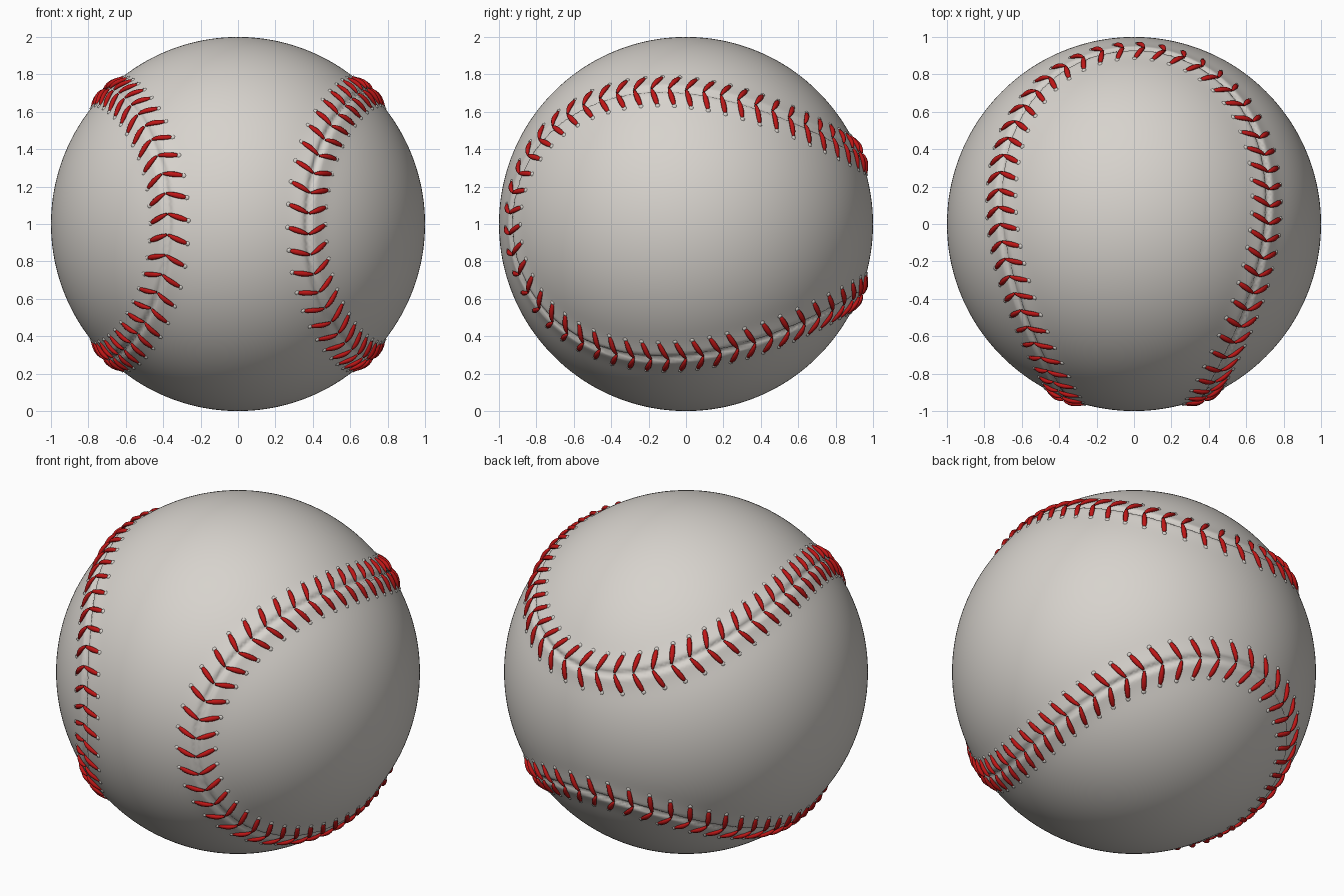
import bpy, bmesh, math
from mathutils import Vector, kdtree

if "Cube" in bpy.data.objects:
    bpy.data.objects.remove(bpy.data.objects["Cube"])

A, B = 0.685, 0.315          # seam curve constants (A + B = sphere radius)
PAIRS = 108                  # stitch pairs around the seam
CENTRE = Vector((0, 0, 1))


def material(name, rgb):
    m = bpy.data.materials.new(name)
    m.diffuse_color = (*rgb, 1)
    m.use_nodes = True
    m.node_tree.nodes["Principled BSDF"].inputs["Base Color"].default_value = m.diffuse_color
    return m


leather = material("off_white_leather", (0.68, 0.65, 0.61))
thread = material("red_thread", (0.52, 0.008, 0.008))


def seam(t):
    return Vector((A * math.cos(t) - B * math.cos(3 * t),
                   -2 * math.sqrt(A * B) * math.cos(2 * t),
                   A * math.sin(t) + B * math.sin(3 * t))).normalized()


def ridge(d):
    return 0.012 * math.exp(-(d / 0.07) ** 2)


def finish(bm, name, mat):
    bmesh.ops.recalc_face_normals(bm, faces=bm.faces)
    for f in bm.faces:
        f.smooth = True
    me = bpy.data.meshes.new(name)
    bm.to_mesh(me)
    bm.free()
    me.materials.append(mat)
    ob = bpy.data.objects.new(name, me)
    ob.location = CENTRE
    bpy.context.collection.objects.link(ob)
    return ob


# leather ball: raised along the seam, with a narrow groove in the middle
SAMPLES = 3000
tree = kdtree.KDTree(SAMPLES)
for i in range(SAMPLES):
    tree.insert(seam(2 * math.pi * i / SAMPLES), i)
tree.balance()
bm = bmesh.new()
bmesh.ops.create_icosphere(bm, subdivisions=7, radius=1)
for v in bm.verts:
    n = v.co.normalized()
    d = tree.find(n)[2]
    v.co = n * (1 + ridge(d) - 0.022 * math.exp(-(d / 0.014) ** 2))
finish(bm, "leather_ball", leather)

# stitches: tapered threads in chevrons on both sides of the seam
stitches, holes = bmesh.new(), bmesh.new()
LENGTH, LEAN, RINGS, SIDES = 0.112, math.radians(22), 8, 8


def spindle(bm, path, widths, heights, across):
    rings = []
    for p, w, h in zip(path, widths, heights):
        up = p.normalized()
        rings.append([bm.verts.new(p + across * w * math.cos(a) + up * h * math.sin(a))
                      for a in (2 * math.pi * k / SIDES for k in range(SIDES))])
    for r0, r1 in zip(rings, rings[1:]):
        for k in range(SIDES):
            j = (k + 1) % SIDES
            bm.faces.new((r0[k], r0[j], r1[j], r1[k]))
    bm.faces.new(rings[0])
    bm.faces.new(rings[-1][::-1])


for i in range(PAIRS):
    u = 2 * math.pi * (i + 0.5) / PAIRS
    t = u + 0.039 * math.sin(4 * u)
    n = seam(t)
    tangent = (seam(t + 0.001) - seam(t - 0.001)).normalized()
    side = n.cross(tangent).normalized()
    for s in (-1, 1):
        run = side * s * math.cos(LEAN) + tangent * math.sin(LEAN)
        across = n.cross(run).normalized()
        path, widths, heights = [], [], []
        for k in range(RINGS):
            f = k / (RINGS - 1)
            d = 0.004 + f * LENGTH
            lift = 0.010 * math.sin(math.pi * min(1, 0.15 + 0.85 * f))
            path.append((n + run * d).normalized() * (1 + ridge(d) + lift))
            fat = max(0.3, math.sin(math.pi * (0.1 + 0.82 * f)) ** 0.6)
            widths.append((0.012 + 0.005 * f) * fat)
            heights.append(0.012 * fat)
        spindle(stitches, path, widths, heights, across)
        # small raised leather rim where the thread enters
        end = (n + run * (LENGTH + 0.006)).normalized()
        base = 1 + ridge(LENGTH)
        ax = end.cross(run).normalized()
        ay = end.cross(ax)
        outer = [holes.verts.new(end * (base - 0.004) + 0.015 * (ax * math.cos(a) + ay * math.sin(a)))
                 for a in (2 * math.pi * k / SIDES for k in range(SIDES))]
        inner = [holes.verts.new(end * (base + 0.006) + 0.009 * (ax * math.cos(a) + ay * math.sin(a)))
                 for a in (2 * math.pi * k / SIDES for k in range(SIDES))]
        for k in range(SIDES):
            j = (k + 1) % SIDES
            holes.faces.new((outer[k], outer[j], inner[j], inner[k]))
        holes.faces.new(inner)

finish(stitches, "seam_stitches", thread)
finish(holes, "stitch_hole_rims", leather)
